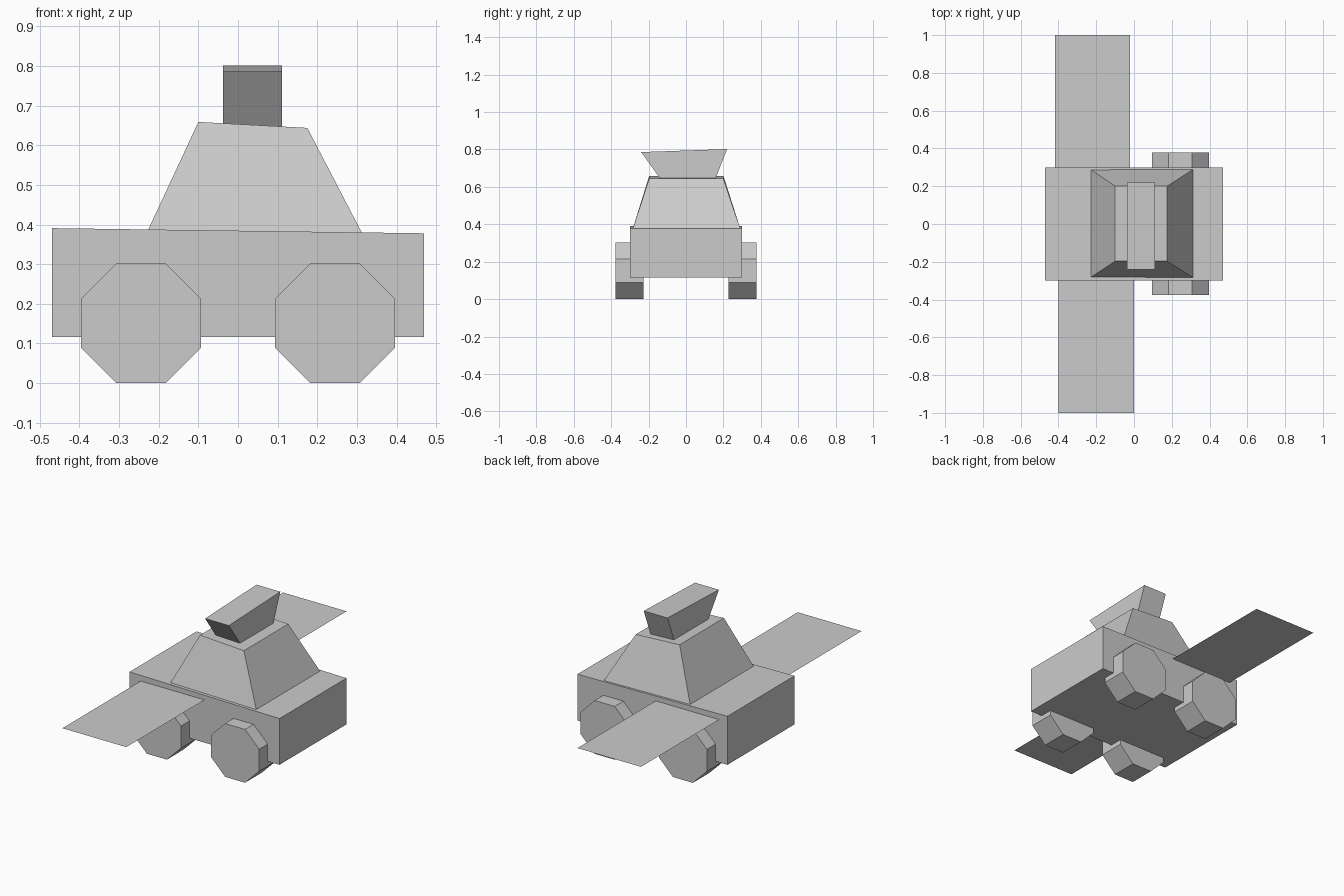
import bpy, math

if "Cube" in bpy.data.objects:
    bpy.data.objects.remove(bpy.data.objects["Cube"])


def mesh_object(name, verts, faces):
    me = bpy.data.meshes.new(name)
    me.from_pydata(verts, [], faces)
    me.update()
    ob = bpy.data.objects.new(name, me)
    bpy.context.collection.objects.link(ob)
    return ob


def block(name, bottom, top):
    """Six-sided solid. Each end is (x0, x1, y0, y1, z of the four corners)."""
    verts = []
    for x0, x1, y0, y1, z in (bottom, top):
        verts += [(x0, y0, z[0]), (x1, y0, z[1]), (x1, y1, z[2]), (x0, y1, z[3])]
    sides = [(i, (i + 1) % 4, (i + 1) % 4 + 4, i + 4) for i in range(4)]
    return mesh_object(name, verts, [(3, 2, 1, 0), (4, 5, 6, 7)] + sides)


# Body, with its top sloping slightly down to the right
block("body",
      (-0.47, 0.47, -0.30, 0.30, [0.116] * 4),
      (-0.47, 0.47, -0.30, 0.30, [0.391, 0.378, 0.378, 0.391]))

# Tapered cabin
block("cabin",
      (-0.237, 0.32, -0.288, 0.294, [0.365] * 4),
      (-0.10, 0.175, -0.197, 0.20, [0.659, 0.644, 0.644, 0.659]))

# Roof block flaring outwards along y
block("roof_block",
      (-0.038, 0.111, -0.137, 0.157, [0.643] * 4),
      (-0.038, 0.111, -0.24, 0.22, [0.786, 0.786, 0.802, 0.802]))

# Flat side panels
for name, x0, x1, y0, y1 in (("front_panel", -0.40, 0.0, -1.0, -0.29),
                             ("back_panel", -0.418, -0.02, 0.29, 1.0)):
    z = 0.358
    mesh_object(name, [(x0, y0, z), (x1, y0, z), (x1, y1, z), (x0, y1, z)],
                [(0, 1, 2, 3)])

# Four eight-sided wheels, resting on a flat edge
for side, y in (("front", -0.301), ("back", 0.303)):
    for end, x in (("left", -0.245), ("right", 0.245)):
        bpy.ops.mesh.primitive_cylinder_add(
            vertices=8, radius=0.151 / math.cos(math.pi / 8), depth=0.15,
            location=(x, y, 0.151))
        wheel = bpy.context.object
        wheel.name = f"{side}_{end}_wheel"
        # Turn about the axle by half a side, then lay the axle along y
        wheel.rotation_mode = 'ZYX'
        wheel.rotation_euler = (math.pi / 2, 0, 0)
        for v in wheel.data.vertices:
            a = math.pi / 8
            vx, vy = v.co.x, v.co.y
            v.co.x = vx * math.cos(a) - vy * math.sin(a)
            v.co.y = vx * math.sin(a) + vy * math.cos(a)
